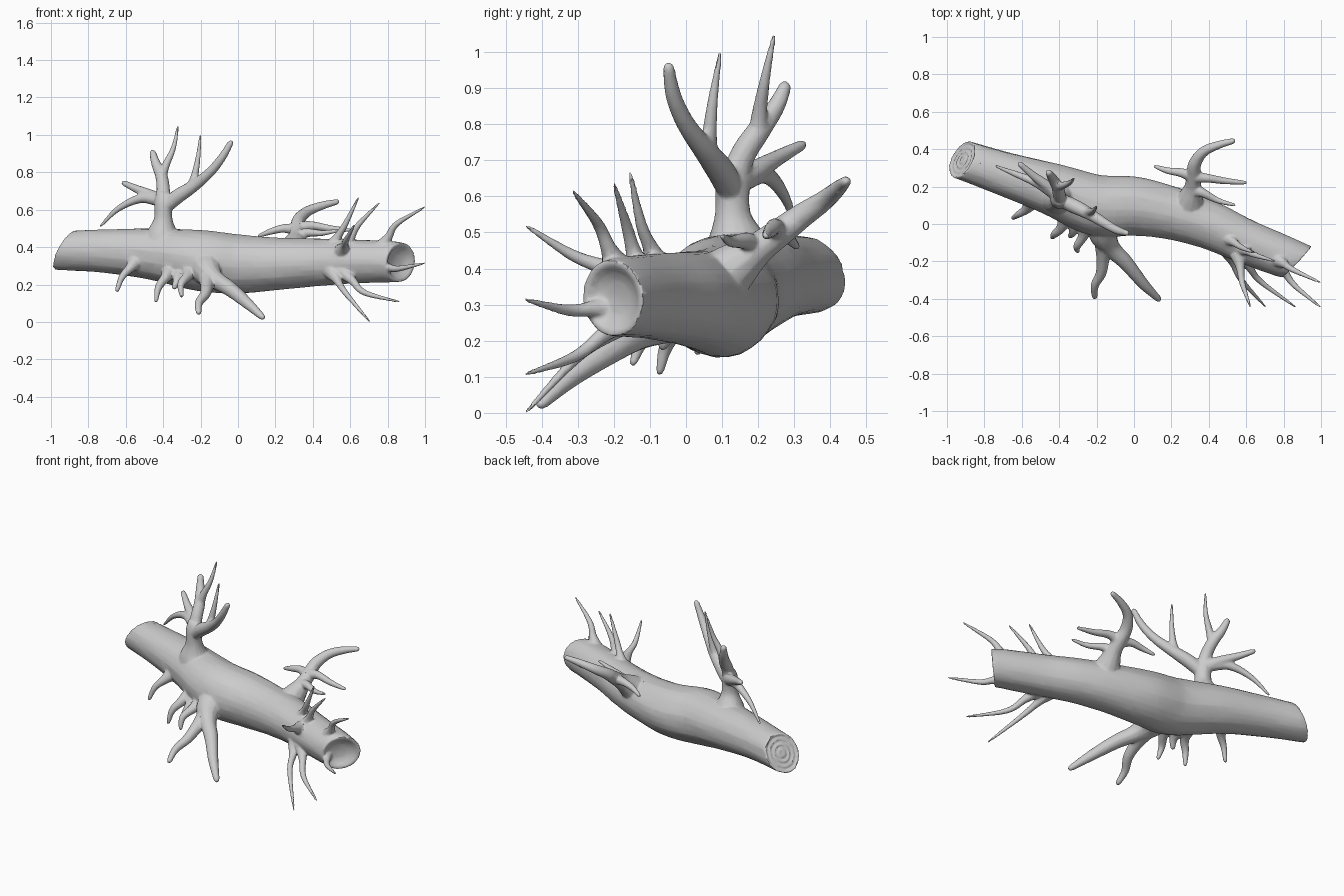
import bpy, bmesh, math, random
from mathutils import Vector, Quaternion

if "Cube" in bpy.data.objects:
    bpy.data.objects.remove(bpy.data.objects["Cube"])

random.seed(4)
parts = []

def spline(pts, n):
    """Catmull-Rom samples through (x, y, z, radius) points."""
    P = [Vector(p) for p in pts]
    P = [P[0] * 2 - P[1]] + P + [P[-1] * 2 - P[-2]]
    out = []
    for i in range(1, len(P) - 2):
        a, b, c, d = P[i - 1:i + 3]
        for k in range(n):
            t = k / n
            out.append(0.5 * (2 * b + (c - a) * t + (2 * a - 5 * b + 4 * c - d) * t * t
                              + (3 * b - a - 3 * c + d) * t ** 3))
    out.append(P[-2])
    return out

def rings_along(samples, sides, rough=0.0):
    """Cross-section rings with a transported frame and bark lumps."""
    C = [s.to_3d() for s in samples]
    T = [(C[min(i + 1, len(C) - 1)] - C[max(i - 1, 0)]).normalized() for i in range(len(C))]
    u = T[0].orthogonal().normalized()
    lumps = [random.uniform(-rough, rough) for _ in range(sides)]
    rings = []
    for i, (c, t) in enumerate(zip(C, T)):
        if i:
            u = T[i - 1].rotation_difference(t) @ u
        u = (u - t * u.dot(t)).normalized()
        ring = []
        for k in range(sides):
            lumps[k] = 0.85 * lumps[k] + random.uniform(-rough, rough) * 0.3
            r = max(samples[i][3], 0.002) * (1 + lumps[k])
            ring.append(c + Quaternion(t, math.tau * k / sides) @ u * r)
        rings.append(ring)
    return rings, C, T

def skin(name, rings):
    bm = bmesh.new()
    vs = [[bm.verts.new(p) for p in ring] for ring in rings]
    n = len(vs[0])
    for a, b in zip(vs, vs[1:]):
        for k in range(n):
            bm.faces.new((a[k], a[(k + 1) % n], b[(k + 1) % n], b[k]))
    bm.faces.new(vs[0][::-1])
    bm.faces.new(vs[-1])
    bmesh.ops.recalc_face_normals(bm, faces=bm.faces)
    me = bpy.data.meshes.new(name)
    bm.to_mesh(me)
    bm.free()
    ob = bpy.data.objects.new(name, me)
    bpy.context.collection.objects.link(ob)
    parts.append(ob)

def branch(name, pts, sides=12):
    """Tapered limb with a rounded tip."""
    s = spline(pts, 6)
    rings, C, T = rings_along(s, sides, 0.03)
    r, c, last = s[-1][3], C[-1], rings.pop()
    for a in (35, 65, 85):
        a = math.radians(a)
        rings.append([c - T[-1] * r * (1 - math.sin(a)) + (p - c) * math.cos(a) for p in last])
    skin(name, rings)

# Trunk with slanted cut ends
trunk = [(-.92, .345, .385, .106), (-.7, .27, .38, .117), (-.45, .19, .362, .138),
         (-.2, .1, .328, .163), (0, .095, .31, .157), (.2, .058, .31, .141),
         (.4, -.005, .317, .128), (.6, -.095, .322, .118), (.78, -.168, .322, .112),
         (.87, -.203, .318, .106)]
rings, C, T = rings_along(spline(trunk, 5), 28, 0.025)

def slant(end, normal):
    n = Vector(normal)
    for ring, c, t in zip(rings, C, T):
        w = max(0, 1 - (c - C[end]).length / 0.35)
        for k, p in enumerate(ring):
            ring[k] = p + t * (w * n.dot(c - p) / n.dot(t))

slant(0, (-1, .5, .6))
slant(-1, (1, -.95, -.1))

def cap(end, steps):
    c, t = C[end], T[end]
    return [[c + (p - c) * s + t * d for p in rings[end]] for s, d in steps]

left = cap(0, [(.06, .006), (.2, .0), (.32, .014), (.42, 0), (.56, .014), (.68, .002), (.82, .014), (.92, 0)])
right = cap(-1, [(.84, -.003), (.68, -.022), (.45, -.035), (.08, -.04)])
skin("trunk", left + rings + right)

# Upper antler-like branch
branch("top_branch_stem", [(-.41, .15, .38, .10), (-.405, .14, .47, .085), (-.40, .13, .55, .05),
                           (-.40, .13, .64, .047), (-.40, .14, .7, .035)], 16)
branch("top_branch_right", [(-.4, .13, .6, .035), (-.33, .1, .665, .04), (-.24, .055, .725, .033),
                            (-.15, 0, .8, .026), (-.085, -.035, .88, .022), (-.032, -.05, .97, .015)])
branch("top_branch_right_prong", [(-.26, .065, .71, .025), (-.235, .065, .77, .021),
                                  (-.215, .075, .87, .014), (-.2, .095, 1.0, .006)])
branch("top_branch_rear", [(-.4, .13, .63, .04), (-.4, .155, .71, .036), (-.41, .2, .78, .033),
                           (-.44, .25, .85, .025), (-.46, .28, .918, .016)])
branch("top_branch_rear_prong", [(-.41, .2, .77, .028), (-.385, .205, .84, .021),
                                 (-.345, .22, .93, .014), (-.32, .245, 1.05, .006)])
branch("top_branch_left", [(-.4, .14, .64, .04), (-.46, .2, .675, .03), (-.54, .26, .71, .022),
                           (-.62, .33, .747, .014)])
branch("top_branch_left_prong", [(-.42, .16, .65, .035), (-.52, .22, .66, .025),
                                 (-.64, .27, .605, .016), (-.74, .31, .507, .007)])

# Rear branch
branch("rear_branch_stem", [(.29, .07, .35, .09), (.3, .13, .4, .072), (.315, .2, .455, .046),
                            (.32, .26, .5, .04), (.325, .32, .545, .035), (.37, .385, .59, .028),
                            (.45, .422, .622, .022), (.542, .447, .645, .014)])
branch("rear_branch_left", [(.32, .25, .49, .035), (.25, .275, .5, .024), (.18, .285, .485, .018),
                            (.105, .31, .457, .009)])
branch("rear_branch_right", [(.32, .25, .5, .035), (.39, .245, .515, .024), (.49, .23, .5, .018),
                             (.605, .22, .49, .01)])
branch("rear_branch_side_prong", [(.3, .18, .44, .045), (.36, .17, .475, .026), (.45, .125, .475, .016),
                                  (.545, .1, .49, .008)])

# Front lower branch
branch("front_branch_stem", [(-.17, .02, .3, .10), (-.16, -.06, .265, .078), (-.12, -.13, .225, .05),
                             (-.04, -.21, .175, .04), (.05, -.32, .1, .03), (.14, -.41, .017, .016)])
branch("front_branch_prong", [(-.16, -.07, .25, .06), (-.165, -.17, .2, .038), (-.175, -.26, .15, .029),
                              (-.21, -.33, .1, .022), (-.21, -.4, .042, .014)])

# Stubby twigs under the trunk
twigs = [[(-.54, .13, .33, .05), (-.575, .08, .29, .027), (-.62, .05, .24, .018), (-.65, .03, .16, .011)],
         [(-.36, .06, .28, .05), (-.385, -.015, .24, .029), (-.425, -.055, .185, .02), (-.44, -.075, .104, .01)],
         [(-.26, .02, .28, .05), (-.27, -.06, .245, .029), (-.305, -.12, .2, .02), (-.3, -.15, .13, .01)],
         [(-.32, .02, .26, .04), (-.325, -.04, .225, .024), (-.345, -.07, .175, .012)]]
for i, t in enumerate(twigs):
    branch(f"twig_{i + 1}", t)

# Thorns near the narrow end: (base, bend, tip)
thorns = [((.5, -.075, .4), (.575, -.125, .525), (.645, -.155, .667)),
          ((.57, -.13, .39), (.645, -.165, .52), (.756, -.2, .637)),
          ((.77, -.19, .4), (.85, -.245, .525), (1, -.314, .615)),
          ((.56, -.17, .38), (.58, -.32, .44), (.623, -.445, .52)),
          ((.77, -.21, .29), (.86, -.33, .285), (1, -.447, .314)),
          ((.56, -.16, .27), (.68, -.31, .155), (.868, -.447, .106)),
          ((.5, -.14, .27), (.575, -.3, .155), (.705, -.445, 0))]
for i, (a, b, c) in enumerate(thorns):
    a, b, c = Vector(a), Vector(b), Vector(c)
    q = a.lerp(b, .45)
    branch(f"thorn_{i + 1}", [(*a, .045), (*q, .023), (*b, .016), (*c, .006)], 10)

# Fuse everything into one continuous piece of wood, with softened joints
bpy.ops.object.select_all(action='DESELECT')
for ob in parts:
    ob.select_set(True)
log = parts[0]
bpy.context.view_layer.objects.active = log
bpy.ops.object.join()
log.name = "fallen_log"
fuse = log.modifiers.new("fuse", 'REMESH')
fuse.mode = 'VOXEL'
fuse.voxel_size = 0.006
soft = log.modifiers.new("soften", 'SMOOTH')
soft.factor, soft.iterations = 0.5, 3
thin = log.modifiers.new("facets", 'DECIMATE')
thin.ratio = 0.12
for m in ("fuse", "soften", "facets"):
    bpy.ops.object.modifier_apply(modifier=m)
bpy.ops.object.shade_smooth_by_angle(angle=math.radians(40))
